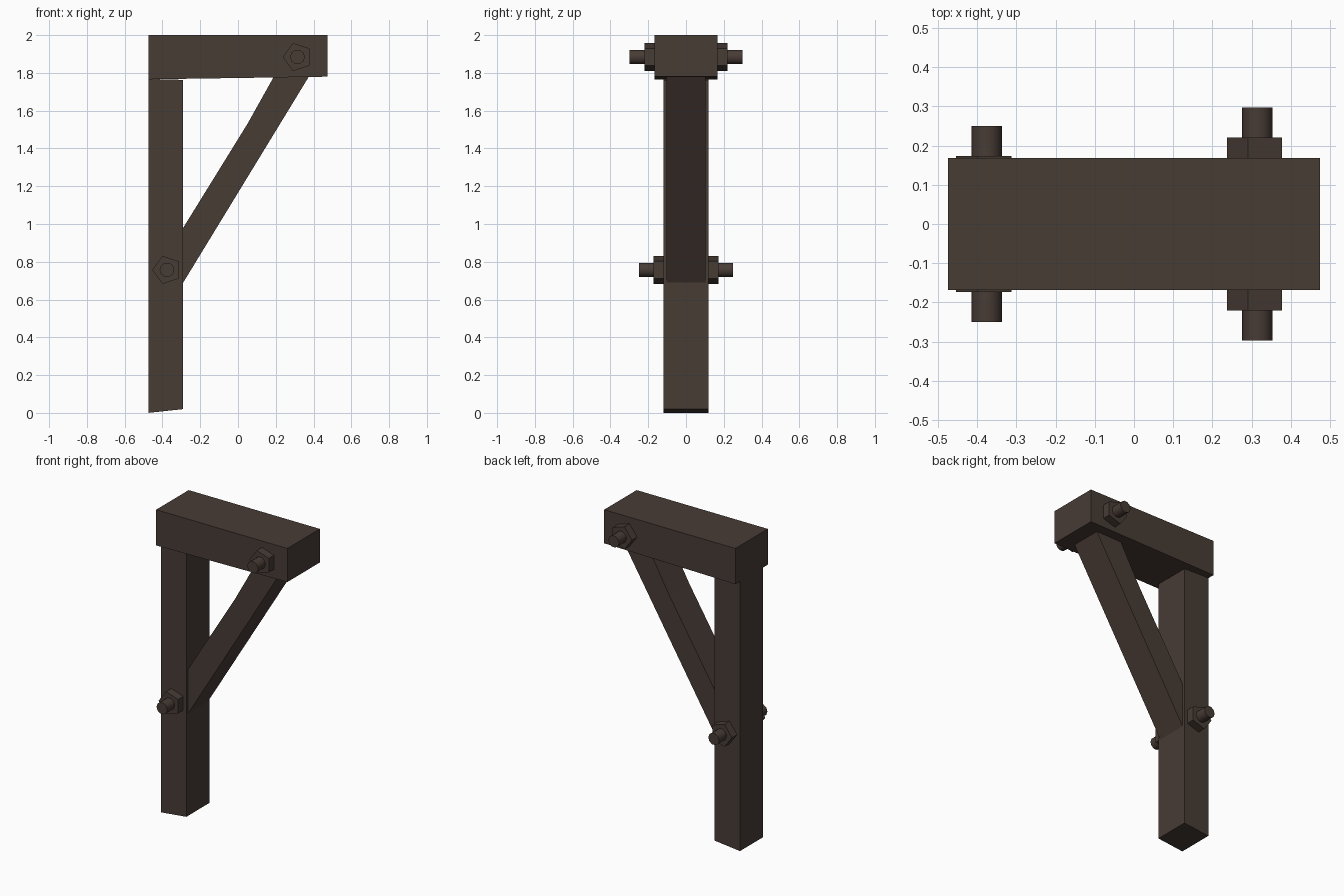
import bpy, bmesh, math

cube = bpy.data.objects.get("Cube")
if cube:
    bpy.data.objects.remove(cube, do_unlink=True)

wood = bpy.data.materials.new("dark brown")
wood.use_nodes = True
colour = (0.065, 0.045, 0.036, 1)
wood.diffuse_color = colour
wood.node_tree.nodes["Principled BSDF"].inputs["Base Color"].default_value = colour


def prism(name, profile, y0, y1, smooth=False):
    """Extrude an x-z outline from y0 to y1."""
    bm = bmesh.new()
    face = bm.faces.new([bm.verts.new((x, y0, z)) for x, z in profile])
    result = bmesh.ops.extrude_face_region(bm, geom=[face])
    for v in result["geom"]:
        if isinstance(v, bmesh.types.BMVert):
            v.co.y = y1
    bmesh.ops.recalc_face_normals(bm, faces=bm.faces)
    if smooth:
        for f in bm.faces:
            f.smooth = len(f.verts) == 4
        for e in bm.edges:
            e.smooth = abs(e.verts[0].co.y - e.verts[1].co.y) > 0.001
    mesh = bpy.data.meshes.new(name)
    bm.to_mesh(mesh)
    bm.free()
    mesh.materials.append(wood)
    obj = bpy.data.objects.new(name, mesh)
    bpy.context.collection.objects.link(obj)
    return obj


def ring(x, z, radius, sides, start):
    angles = [start + i * math.tau / sides for i in range(sides)]
    return [(x + radius * math.cos(a), z + radius * math.sin(a)) for a in angles]


# Timbers, with slightly uneven cuts
prism("post", [(-0.475, 0), (-0.29, 0.02), (-0.29, 1.763), (-0.475, 1.768)], -0.12, 0.12)
prism("top_beam", [(-0.475, 1.766), (0.475, 1.78), (0.475, 2), (-0.475, 2)], -0.168, 0.168)
prism("diagonal_brace", [(-0.30, 0.674), (-0.29, 0.69), (0.375, 1.78), (0.387, 1.80),
                         (0.201, 1.80), (0.05, 1.53), (-0.30, 0.964)], -0.103, 0.103)

# Bolts through the timbers, with a five-sided nut on each side
for place, x, z, wall, nut_end, bolt_end in (
        ("upper", 0.315, 1.884, 0.16, 0.221, 0.298),
        ("lower", -0.376, 0.757, 0.11, 0.173, 0.25)):
    prism(place + "_bolt", ring(x, z, 0.039, 10, 0), -bolt_end, bolt_end, smooth=True)
    for side, s in (("front", -1), ("back", 1)):
        prism(f"{place}_{side}_nut", ring(x, z, 0.078, 5, math.pi), s * wall, s * nut_end)
